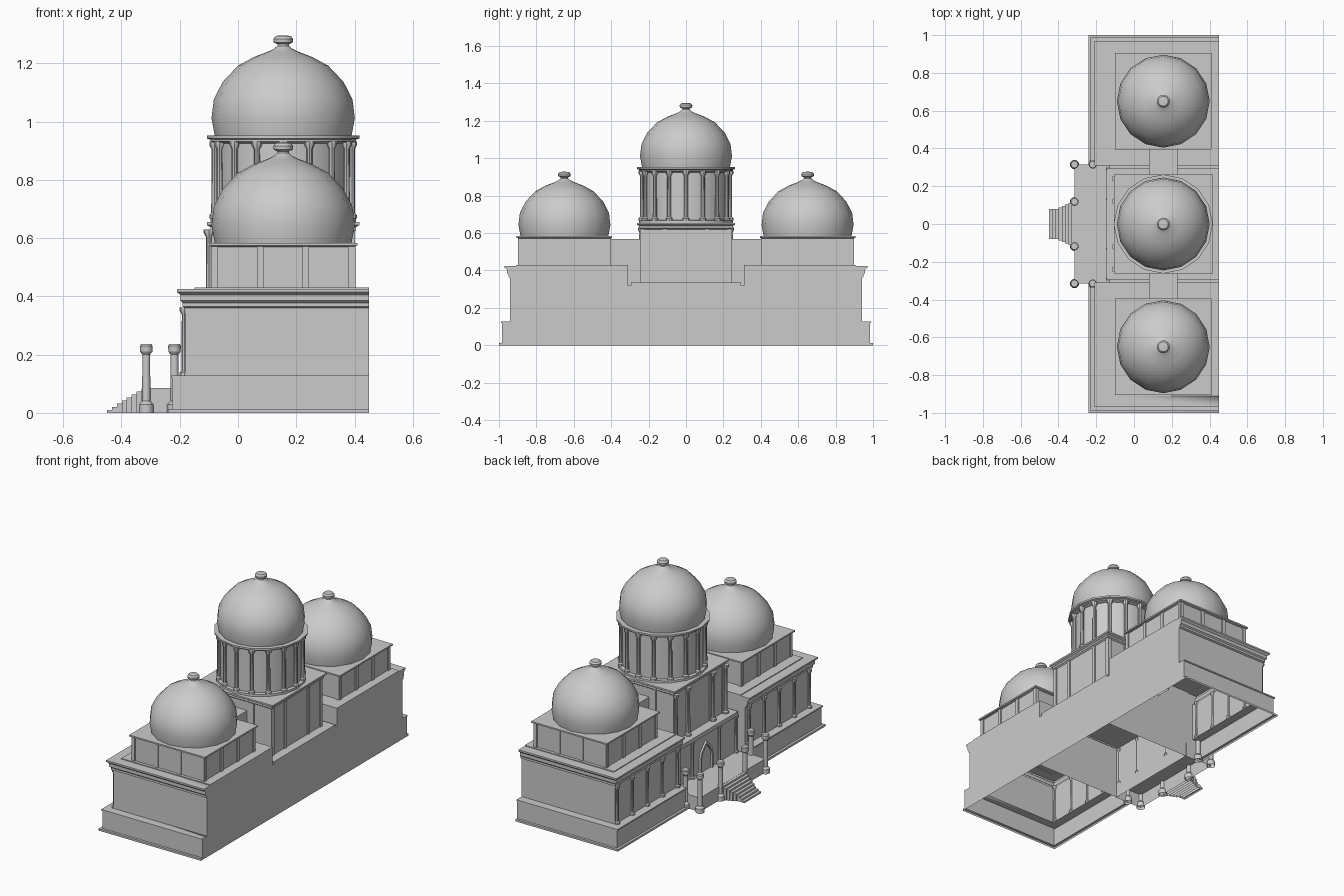
import bpy, bmesh, math

if "Cube" in bpy.data.objects:
    bpy.data.objects.remove(bpy.data.objects["Cube"])


def finish(name, bm, mirror=False):
    bmesh.ops.recalc_face_normals(bm, faces=bm.faces)
    me = bpy.data.meshes.new(name)
    bm.to_mesh(me)
    bm.free()
    ob = bpy.data.objects.new(name, me)
    bpy.context.collection.objects.link(ob)
    if mirror:
        m = ob.modifiers.new("mirror", 'MIRROR')
        m.use_axis = (False, True, False)
        m.use_bisect_axis = (False, False, False)
        m.use_mirror_merge = False
    return ob


def skin(bm, rings, cap=True):
    loops = [[bm.verts.new(p) for p in r] for r in rings]
    n = len(loops[0])
    for a, b in zip(loops, loops[1:]):
        for i in range(n):
            j = (i + 1) % n
            bm.faces.new((a[i], a[j], b[j], b[i]))
    if cap:
        bm.faces.new(loops[-1])


def add_shell(bm, rect, profile, grow=(1, 1, 1, 1)):
    """Open-bottomed rectangle swept up a (offset, z) profile; grow = -x, +x, -y, +y."""
    x0, x1, y0, y1 = rect
    rings = []
    for o, z in profile:
        a, b = x0 - o * grow[0], x1 + o * grow[1]
        c, d = y0 - o * grow[2], y1 + o * grow[3]
        rings.append([(a, c, z), (b, c, z), (b, d, z), (a, d, z)])
    skin(bm, rings)


def shell(name, rect, profile, grow=(1, 1, 1, 1), mirror=False):
    bm = bmesh.new()
    add_shell(bm, rect, profile, grow)
    return finish(name, bm, mirror)


def lathe(name, profile, spots, n=16, z=0, mirror=False):
    bm = bmesh.new()
    for cx, cy in spots:
        skin(bm, [[(cx + r * math.cos(2 * math.pi * i / n),
                    cy + r * math.sin(2 * math.pi * i / n), z + h)
                   for i in range(n)] for r, h in profile])
    return finish(name, bm, mirror)


def column(z0, z1, r):
    k = r * 1.6
    return [(k, z0), (k, z0 + r), (r, z0 + 1.6 * r), (r * .9, z1 - 2.4 * r),
            (k, z1 - 1.2 * r), (k, z1)]


def pilasters(name, cx, cy, h, offs, z0, z1, mirror=False):
    bm = bmesh.new()
    w, t = .011, .006
    for o in offs:
        for s in (-h, h):
            add_shell(bm, (cx + o - w, cx + o + w, cy + s - t, cy + s + t), [(0, z0), (0, z1)])
            add_shell(bm, (cx + s - t, cx + s + t, cy + o - w, cy + o + w), [(0, z0), (0, z1)])
    return finish(name, bm, mirror)


CX, SY = .155, .65

# Side wings: plinth, wall and stepped cornice, flat at the back
shell("wing", (-.18, .45, .31, .94),
      [(.06, 0), (.06, .012), (.045, .012), (.045, .12), (.05, .12), (.05, .128),
       (0, .128), (0, .36), (.01, .365), (.01, .378), (.018, .385), (.018, .405),
       (.03, .415), (.03, .425), (-.03, .425), (-.03, .43)], (1, 0, 0, 1), True)
lathe("wing_columns", column(.128, .362, .01),
      [(-.184, .345 + i * .145) for i in range(5)], 8, mirror=True)

# Central hall and its roof slab
shell("central_hall", (-.13, .45, -.31, .31), [(0, 0), (0, .32)])
shell("central_roof", (-.145, .45, -.295, .295), [(0, .31), (0, .335)])
lathe("hall_columns", column(.085, .312, .009),
      [(-.135, y) for y in (-.29, -.13, .13, .29)], 8)

# Pointed arch doorway frame
bm = bmesh.new()
arch = [(-.05, .085), (-.05, .17), (-.042, .2), (-.022, .225), (0, .25),
        (.022, .225), (.042, .2), (.05, .17), (.05, .085)]
rows = []
for x, k in ((-.13, 1.2), (-.142, 1.2), (-.142, 1), (-.13, 1)):
    rows.append([bm.verts.new((x, y * k, .085 + (z - .085) * (1 + (k - 1) * .5)))
                 for y, z in arch])
for a, b in zip(rows, rows[1:]):
    for i in range(len(arch) - 1):
        bm.faces.new((a[i], a[i + 1], b[i + 1], b[i]))
finish("door_arch", bm)

# Terrace, flared stairs and free-standing columns
shell("terrace", (-.315, -.13, -.315, .315), [(0, 0), (0, .085)])
bm = bmesh.new()
for i in range(8):
    x, w = -.45 + i * .017, .08 + max(0, i - 2) * .008
    add_shell(bm, (x, x + .017, -w, w), [(0, 0), (0, (i + 1) * .0105)])
finish("stairs", bm)
lathe("terrace_columns",
      [(.025, 0), (.025, .028), (.018, .036), (.014, .04), (.0135, .2),
       (.021, .21), (.022, .23), (.018, .236)],
      [(-.315, .315), (-.218, .315), (-.315, .118)], 12, mirror=True)

# Square blocks below the side domes, and the bridges to the centre
shell("side_block", (CX - .242, CX + .242, SY - .242, SY + .242),
      [(0, .43), (0, .57), (.013, .575), (.013, .584)], mirror=True)
pilasters("side_pilasters", CX, SY, .242, (-.234, -.078, .078, .234), .43, .572, True)
shell("bridge", (.08, .23, .24, .41), [(0, .32), (0, .567)], mirror=True)

# Central tower block with cornice
shell("tower_block", (CX - .24, CX + .24, -.24, .24),
      [(0, .335), (0, .62), (.01, .627), (.01, .638), (.022, .645), (.022, .655)])
pilasters("tower_pilasters", CX, 0, .24, (-.232, -.112, .112, .232), .335, .622)
lathe("tower_front_columns", column(.335, .63, .011),
      [(-.1, y) for y in (-.24, -.12, .12, .24)], 8)

# Round drum with columns and rings
lathe("drum", [(.25, .65), (.25, .668), (.23, .67), (.23, .925), (.25, .932),
               (.25, .938), (.262, .942), (.262, .952)], [(CX, 0)])
lathe("drum_columns", column(.668, .932, .011),
      [(CX + .236 * math.cos(a * math.pi / 8), .236 * math.sin(a * math.pi / 8))
       for a in range(16)], 8)

# Domes with knob finials
dome = [(.235, 0), (.246, .06), (.238, .125), (.207, .185), (.155, .24), (.1, .27),
        (.055, .287), (.032, .298), (.02, .308), (.02, .314), (.033, .32),
        (.034, .332), (.026, .342), (.008, .344)]
lathe("central_dome", dome, [(CX, 0)], z=.952)
lathe("side_dome", dome, [(CX, SY)], z=.584, mirror=True)

# Smooth curved parts, keep edges crisp
for ob in bpy.context.collection.objects:
    ob.select_set(True)
    bpy.context.view_layer.objects.active = ob
bpy.ops.object.shade_smooth_by_angle(angle=math.radians(32))
